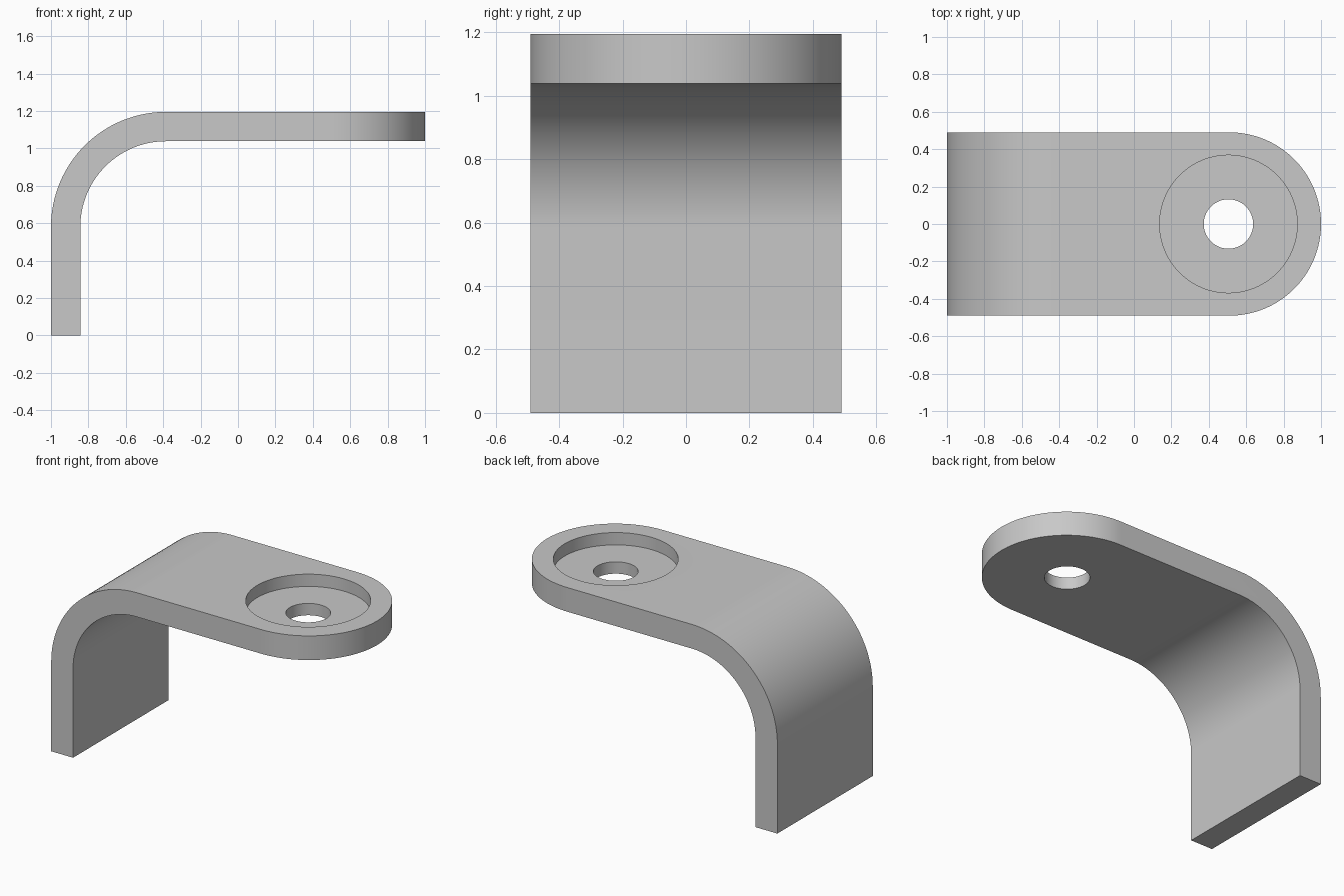
import bpy
import bmesh
from math import cos, sin, pi
from mathutils import Vector

cube = bpy.data.objects.get("Cube")
if cube:
    bpy.data.objects.remove(cube, do_unlink=True)

HALF_W = 0.49            # half width, also the radius of the rounded end
TOP, THICK = 1.195, 0.157
R_OUT = 0.615            # outer bend radius
BEND = (-1 + R_OUT, TOP - R_OUT)
HOLE_X = 0.51
RECESS_R, HOLE_R, RECESS_DEPTH = 0.368, 0.132, 0.08

steel = bpy.data.materials.new("plain_grey")
steel.use_nodes = True
grey = (0.58, 0.58, 0.58, 1)
steel.diffuse_color = grey
steel.node_tree.nodes["Principled BSDF"].inputs["Base Color"].default_value = grey


def arc(cx, cy, r, start, end, steps):
    return [(cx + r * cos(start + (end - start) * i / steps),
             cy + r * sin(start + (end - start) * i / steps))
            for i in range(steps + 1)]


def prism(name, points, offset):
    """Extrude a closed outline of 3D points into a solid."""
    bm = bmesh.new()
    face = bm.faces.new([bm.verts.new(p) for p in points])
    grown = bmesh.ops.extrude_face_region(bm, geom=[face])["geom"]
    bmesh.ops.translate(bm, vec=Vector(offset),
                        verts=[g for g in grown if isinstance(g, bmesh.types.BMVert)])
    bmesh.ops.recalc_face_normals(bm, faces=bm.faces)
    mesh = bpy.data.meshes.new(name)
    bm.to_mesh(mesh)
    bm.free()
    mesh.materials.append(steel)
    obj = bpy.data.objects.new(name, mesh)
    bpy.context.collection.objects.link(obj)
    return obj


def upright(name, outline, z0, z1):
    return prism(name, [(x, y, z0) for x, y in outline], (0, 0, z1 - z0))


def carve(target, cutter, operation):
    mod = target.modifiers.new(cutter.name, "BOOLEAN")
    mod.operation, mod.solver, mod.object = operation, "EXACT", cutter
    cutter.hide_render = True
    bpy.context.view_layer.objects.active = target
    bpy.ops.object.modifier_apply(modifier=mod.name)
    bpy.data.objects.remove(cutter, do_unlink=True)


# Bent strip: side profile, made oversize in width and length
outer = arc(*BEND, R_OUT, pi, pi / 2, 32)
inner = arc(*BEND, R_OUT - THICK, pi / 2, pi, 32)
side = ([(-1, 0)] + outer + [(1.3, TOP), (1.3, TOP - THICK)]
        + inner + [(-1 + THICK, 0)])
bracket = prism("bent_bracket", [(x, -0.7, z) for x, z in side], (0, 1.4, 0))

# Trim to the footprint with a rounded end
footprint = arc(HOLE_X, 0, HALF_W, -pi / 2, pi / 2, 64) + [(-1.3, HALF_W), (-1.3, -HALF_W)]
carve(bracket, upright("footprint_trim", footprint, -0.3, 1.5), "INTERSECT")

# Round recess and through hole
for name, radius, bottom in (("recess_cutter", RECESS_R, TOP - RECESS_DEPTH),
                             ("hole_cutter", HOLE_R, 0.9)):
    circle = arc(HOLE_X - 0.005, 0, radius, 0, 2 * pi, 96)[:-1]
    carve(bracket, upright(name, circle, bottom, 1.4), "DIFFERENCE")

# One material, smooth curves with crisp edges
bracket.data.materials.clear()
bracket.data.materials.append(steel)
for poly in bracket.data.polygons:
    poly.material_index = 0
bpy.ops.object.select_all(action="DESELECT")
bracket.select_set(True)
bpy.context.view_layer.objects.active = bracket
bpy.ops.object.shade_smooth_by_angle(angle=pi / 6)
